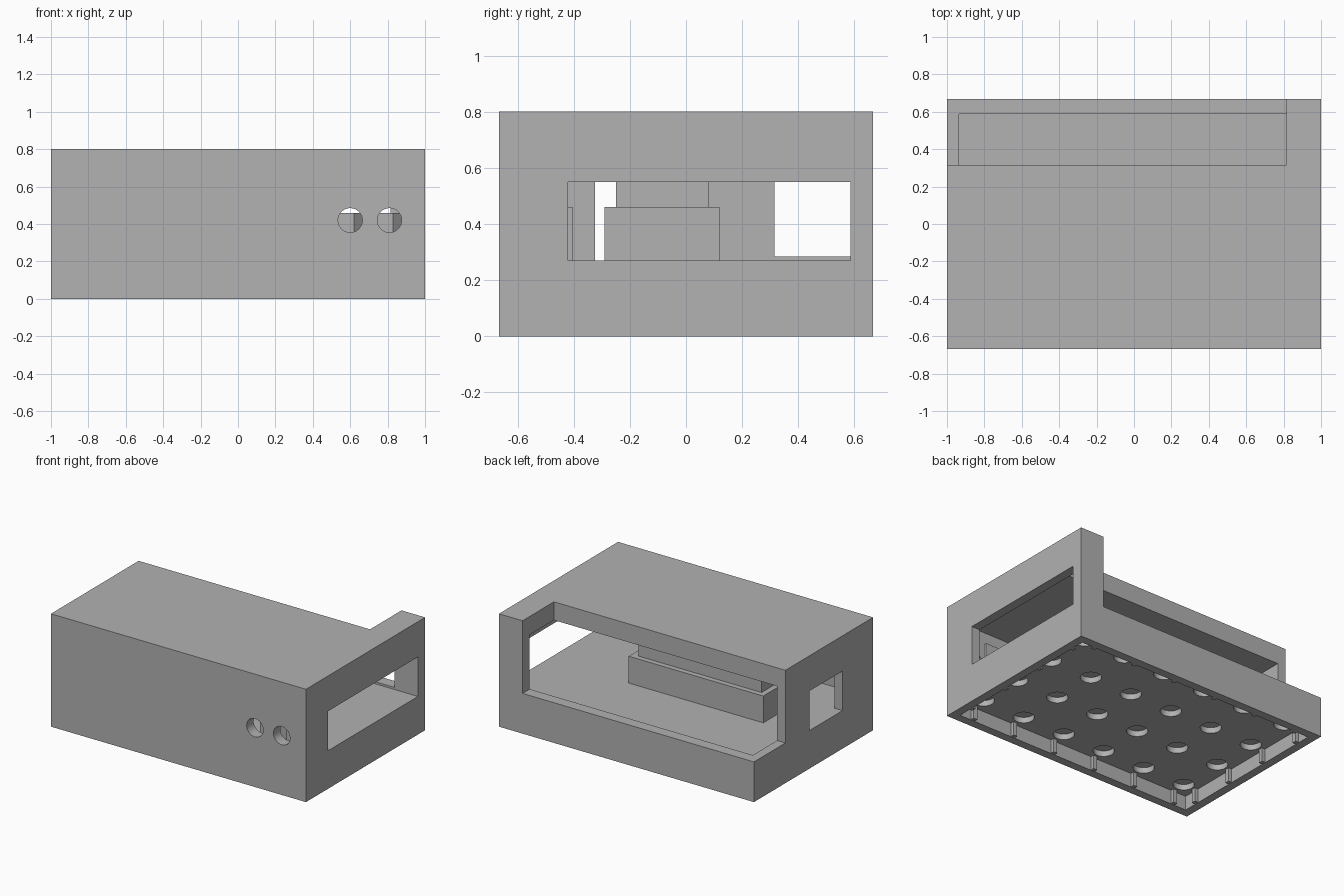
import bpy
from mathutils import Vector

if "Cube" in bpy.data.objects:
    bpy.data.objects.remove(bpy.data.objects["Cube"])

grey = bpy.data.materials.new("plain_grey")
grey.use_nodes = True
colour = (0.445, 0.445, 0.445, 1)
grey.diffuse_color = colour
grey.node_tree.nodes["Principled BSDF"].inputs["Base Color"].default_value = colour


def finish(name):
    ob = bpy.context.object
    ob.name = name
    ob.data.materials.append(grey)
    return ob


def box(name, low, high):
    """Box between two opposite corners."""
    low, high = Vector(low), Vector(high)
    bpy.ops.mesh.primitive_cube_add(size=1, location=(low + high) / 2)
    ob = finish(name)
    for v in ob.data.vertices:
        v.co = v.co * (high - low)
    return ob


def cylinder(name, centre, radius, depth, rotation=(0, 0, 0)):
    bpy.ops.mesh.primitive_cylinder_add(vertices=32, radius=radius, depth=depth,
                                        location=centre, rotation=rotation)
    return finish(name)


def prism(name, outline, bottom, top):
    """Upright prism over a counter-clockwise outline."""
    n = len(outline)
    verts = [(x, y, z) for z in (bottom, top) for x, y in outline]
    faces = [list(range(n))[::-1], list(range(n, 2 * n))]
    faces += [(i, (i + 1) % n, n + (i + 1) % n, n + i) for i in range(n)]
    mesh = bpy.data.meshes.new(name)
    mesh.from_pydata(verts, [], faces)
    mesh.materials.append(grey)
    ob = bpy.data.objects.new(name, mesh)
    bpy.context.collection.objects.link(ob)
    return ob


def cut(target, cutter):
    mod = target.modifiers.new(cutter.name, "BOOLEAN")
    mod.operation = "DIFFERENCE"
    mod.solver = "EXACT"
    mod.object = cutter
    bpy.context.view_layer.objects.active = target
    bpy.ops.object.modifier_apply(modifier=mod.name)
    bpy.data.objects.remove(cutter)


# Main shell: chamber, open back corner, side windows, hollow underside
W, D, H = 1.0, 0.667, 0.8
FLOOR, UNDER = 0.27, 0.1
shell = box("shell", (-W, -D, 0), (W, D, H))
cut(shell, box("chamber", (-0.935, -0.59, FLOOR), (0.935, 0.587, 0.67)))
cut(shell, box("back_opening", (-1.2, 0.315, 0.285), (0.815, 0.9, 1)))
cut(shell, box("right_window", (0.9, -0.42, FLOOR), (1.2, 0.587, 0.55)))
cut(shell, box("left_window", (-1.2, -0.325, FLOOR), (-0.9, 0.045, 0.55)))
cut(shell, box("underside", (-0.94, -0.607, -0.2), (0.94, 0.607, UNDER)))

# Two round holes in the front wall
for x in (0.6, 0.81):
    cut(shell, cylinder("front_hole", (x, -0.65, 0.42), 0.065, 0.3, (1.5708, 0, 0)))

# Grid of round recesses in the underside
columns = [(i - 2.5) / 3 for i in range(6)]
rows = [(j - 1.5) / 3 for j in range(4)]
for x in columns:
    for y in rows:
        cut(shell, cylinder("stud_recess", (x, y, UNDER), 0.068, 0.08))

# Grip ribs around the underside wall
for side in (-1, 1):
    for x in columns:
        y = side * 0.6
        box("grip_rib", (x - 0.015, y - 0.018, 0.003), (x + 0.015, y + 0.018, UNDER))
    for y in rows:
        x = side * 0.933
        box("grip_rib", (x - 0.018, y - 0.015, 0.003), (x + 0.018, y + 0.015, UNDER))

# Stepped block inside the chamber
box("inner_block_base", (-0.69, -0.29, FLOOR), (0.365, 0.12, 0.46))
box("inner_block_top", (-0.65, -0.25, 0.46), (0.315, 0.082, 0.67))

# Small chamfered stops behind the front holes
for x in (0.6, 0.81):
    prism("hole_stop", [(x - 0.085, -0.49), (x + 0.02, -0.49), (x + 0.085, -0.425),
                        (x + 0.085, -0.405), (x - 0.085, -0.405)], FLOOR, 0.46)

# Crisp faces on the shell, smooth round walls
bpy.ops.object.select_all(action="DESELECT")
shell.select_set(True)
bpy.context.view_layer.objects.active = shell
bpy.ops.object.shade_smooth_by_angle(angle=0.5)
